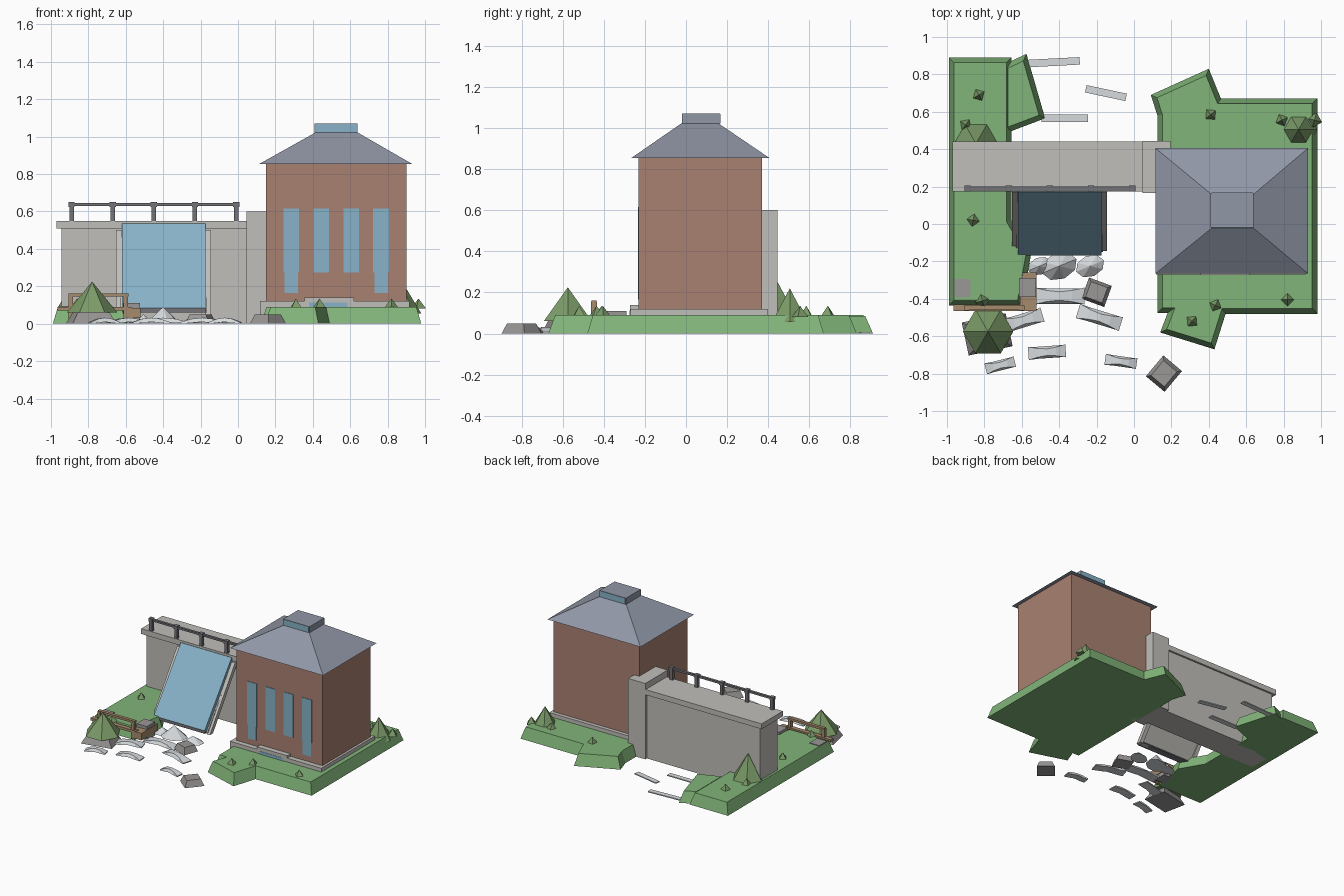
import bpy, bmesh, math
from mathutils import Vector, Matrix

if "Cube" in bpy.data.objects:
    bpy.data.objects.remove(bpy.data.objects["Cube"])

def mat(name, c):
    m = bpy.data.materials.new(name)
    m.diffuse_color = (*c, 1)
    m.use_nodes = True
    m.node_tree.nodes["Principled BSDF"].inputs["Base Color"].default_value = m.diffuse_color
    return m

GREEN = mat("grass", (.22, .46, .19))
LEAF = mat("leaf", (.20, .33, .14))
BRICK = mat("brick", (.40, .22, .17))
ROOF = mat("slate", (.28, .31, .38))
GLASS = mat("glass", (.25, .45, .58))
STONE = mat("stone", (.53, .52, .49))
ROCK = mat("rock", (.33, .31, .31))
STEEL = mat("steel", (.17, .17, .19))
FOAM = mat("foam", (.68, .71, .73))
WOOD = mat("wood", (.38, .26, .15))

def add(name, verts, faces, m, loc=(0, 0, 0), rot=0):
    me = bpy.data.meshes.new(name)
    me.from_pydata(verts, [], faces)
    bm = bmesh.new()
    bm.from_mesh(me)
    bmesh.ops.recalc_face_normals(bm, faces=bm.faces)
    bm.to_mesh(me)
    bm.free()
    me.materials.append(m)
    ob = bpy.data.objects.new(name, me)
    ob.location = loc
    ob.rotation_euler.z = math.radians(rot)
    bpy.context.collection.objects.link(ob)
    return ob

def loft(name, low, high, m, loc=(0, 0, 0), rot=0):
    """Join two matching 3D loops into a closed solid."""
    n = len(low)
    faces = [tuple(range(n)), tuple(range(n, 2 * n))]
    faces += [(i, (i + 1) % n, (i + 1) % n + n, i + n) for i in range(n)]
    return add(name, list(low) + list(high), faces, m, loc, rot)

def rect(x0, x1, y0, y1, z):
    return [(x0, y0, z), (x1, y0, z), (x1, y1, z), (x0, y1, z)]

def box(name, x0, x1, y0, y1, z0, z1, m):
    return loft(name, rect(x0, x1, y0, y1, z0), rect(x0, x1, y0, y1, z1), m)

def frustum(name, x, y, w, d, z0, z1, taper, rot, m):
    a, b = w / 2, d / 2
    s, t = a * taper, b * taper
    return loft(name, rect(-a, a, -b, b, z0), rect(-s, s, -t, t, z1), m, (x, y, 0), rot)

def cone(name, x, y, r, z0, z1, n, m, rot=0, flat=1):
    ring = [(r * math.cos(2 * math.pi * i / n), flat * r * math.sin(2 * math.pi * i / n), z0)
            for i in range(n)]
    faces = [tuple(range(n))] + [(i, (i + 1) % n, n) for i in range(n)]
    return add(name, ring + [(0, 0, z1)], faces, m, (x, y, 0), rot)

def slab(name, pts, z, inset, m):
    """Counter-clockwise outline with sloping banks."""
    P = [Vector(p) for p in pts]
    top = []
    for i, p in enumerate(P):
        a, b = (p - P[i - 1]).normalized(), (P[(i + 1) % len(P)] - p).normalized()
        na, nb = Vector((-a.y, a.x)), Vector((-b.y, b.x))
        q = p + (na + nb) * inset / (1 + na.dot(nb))
        top.append((q.x, q.y, z))
    return loft(name, [(p.x, p.y, 0) for p in P], top, m)

def side_profile(name, yz, x0, x1, m):
    return loft(name, [(x0, y, z) for y, z in yz], [(x1, y, z) for y, z in yz], m)

# Grass banks
slab("left_bank", [(-.99, -.435), (-.6, -.435), (-.55, -.16), (-.655, .02),
                   (-.655, .89), (-.99, .89)], .09, .027, GREEN)
slab("left_bank_spur", [(-.7, .48), (-.475, .565), (-.575, .91), (-.7, .85)], .085, .027, GREEN)
slab("right_bank", [(.125, -.475), (.18, -.475), (.14, -.58), (.43, -.67), (.49, -.48), (.98, -.48),
                    (.98, .67), (.465, .67), (.4, .83), (.09, .69), (.125, .58)], .09, .027, GREEN)

# Brick power house
box("plinth", .118, .918, -.27, .40, .02, .12, STONE)
box("brick_house", .15, .90, -.23, .37, .10, .857, BRICK)
loft("hip_roof", rect(.115, .93, -.265, .405, .855), rect(.455, .60, .01, .125, 1.045), ROOF)
box("roof_lantern", .41, .64, -.02, .165, 1.02, 1.07, ROOF)
for y in (-.022, .167):
    box("lantern_glass", .415, .635, y - .001, y + .001, 1.022, 1.068, GLASS)
for i in range(4):
    x = .285 + .16 * i
    low = .165 if i in (0, 3) else .275
    box("tall_window", x - .042, x + .042, -.234, -.225, .275, .615, GLASS)
    if low < .2:
        box("lower_window", x - .036, x + .036, -.233, -.225, low, .276, GLASS)
box("entrance_step", .355, .62, -.272, -.22, .113, .14, STONE)
box("entrance_glass", .38, .585, -.274, -.26, .088, .113, GLASS)

# Dam wall with coping, joined to the house by a pier
box("dam_wall", -.945, .06, .205, .425, .0, .51, STONE)
box("wall_coping", -.97, .06, .175, .44, .508, .55, STONE)
box("joining_pier", .045, .195, .165, .445, 0, .6, STONE)

# Handrail on the coping
for i in range(5):
    x = -.89 + .22 * i
    box("rail_post", x - .012, x + .012, .178, .202, .55, .64, STEEL)
    box("rail_cap", x - .017, x + .017, .174, .206, .625, .65, STEEL)
box("handrail", -.905, .005, .18, .2, .63, .645, STEEL)

# Sloping spillway between side rails
side_profile("spillway_water", [(-.168, .085), (.17, .535), (.205, .52), (-.13, .07)], -.62, -.175, GLASS)
side_profile("spillway_bed", [(-.15, .06), (.18, .5), (.21, .5), (-.115, .06)], -.63, -.165, STONE)
for x in (-.652, -.175):
    side_profile("spillway_rail", [(-.145, .05), (.17, .5), (.21, .5), (-.105, .05)], x, x + .03, STONE)
box("spillway_sill", -.62, -.175, -.165, -.11, .06, .085, STEEL)

# Foam at the foot of the spillway
for x, r, h in ((-.505, .065, .05), (-.40, .10, .09), (-.235, .08, .05)):
    cone("foam_mound", x, -.225, r, 0, h, 8, FOAM, 22.5, .72)

# Arched ripples downstream
def ripple(x, y, w, d, rot, h=.032):
    xs = [-w / 2, -w / 4, 0, w / 4, w / 2]
    zs = [.008, h * .8, h, h * .8, .008]
    ws = [d / 2, d * .33, d * .25, d * .33, d / 2]
    top = [(a, -b, c) for a, b, c in zip(xs, ws, zs)] + [(a, b, c) for a, b, c in zip(xs, ws, zs)]
    low = [(a, -d * .46, max(0, c - .022)) for a, c in zip(xs, zs)]
    low += [(a, d * .46, max(0, c - .022)) for a, c in zip(xs, zs)]
    faces = [(0, 5, 15, 10), (4, 9, 19, 14)]
    for i in range(4):
        faces += [(i, i + 1, i + 6, i + 5), (i + 10, i + 11, i + 16, i + 15),
                  (i, i + 1, i + 11, i + 10), (i + 5, i + 6, i + 16, i + 15)]
    add("ripple", top + low, faces, FOAM, (x, y, 0), rot)

for r in ((-.40, -.385, .27, .09, 0), (-.59, -.515, .21, .08, 17), (-.185, -.5, .24, .08, -17),
          (-.715, -.755, .16, .06, 14), (-.465, -.685, .2, .07, 4), (-.07, -.735, .17, .06, -8)):
    ripple(*r)

# Still-water streaks behind the dam
for x, y, w, rot in ((-.43, .865, .28, 3), (-.15, .70, .22, -12), (-.37, .565, .25, 0)):
    frustum("water_streak", x, y, w, .04, 0, .008, 1, rot, FOAM)

# Rocks
for x, y, w, d, z, rot in ((-.2, -.365, .13, .12, .05, -20), (.16, -.8, .13, .145, .05, -40),
                           (-.785, -.59, .24, .18, .06, 12)):
    frustum("rock", x, y, w, d, 0, z, .72, rot, ROCK)
box("stone_block", -.615, -.525, -.39, -.29, .0, .11, ROCK)
box("sunk_block", -.96, -.875, -.39, -.295, .03, .095, ROCK)

# Timber gate and landing
box("gate_rail", -.905, -.585, -.46, -.435, .145, .162, WOOD)
for x in (-.895, -.60):
    box("gate_post", x - .012, x + .012, -.462, -.433, .02, .155, WOOD)
box("gate_sill", -.965, -.57, -.465, -.43, .07, .09, WOOD)
box("landing_beam", -.61, -.52, -.465, -.26, .03, .085, WOOD)

# Trees and shrubs
for x, y, r, z0, z1 in ((-.78, -.575, .135, .06, .225), (.88, .505, .10, .055, .22), (-.845, .43, .12, .085, .28)):
    cone("tree", x, y, r, z0, z1, 6, LEAF)
for i, (x, y) in enumerate(((-.83, .69), (-.9, .53), (-.86, .02), (-.81, -.41), (.41, .585), (.435, -.435),
                            (.82, -.405), (.79, .555), (.31, -.52), (.965, .555))):
    cone("shrub", x, y, .042, .08, .135, 4, LEAF, 30 + 25 * i)
